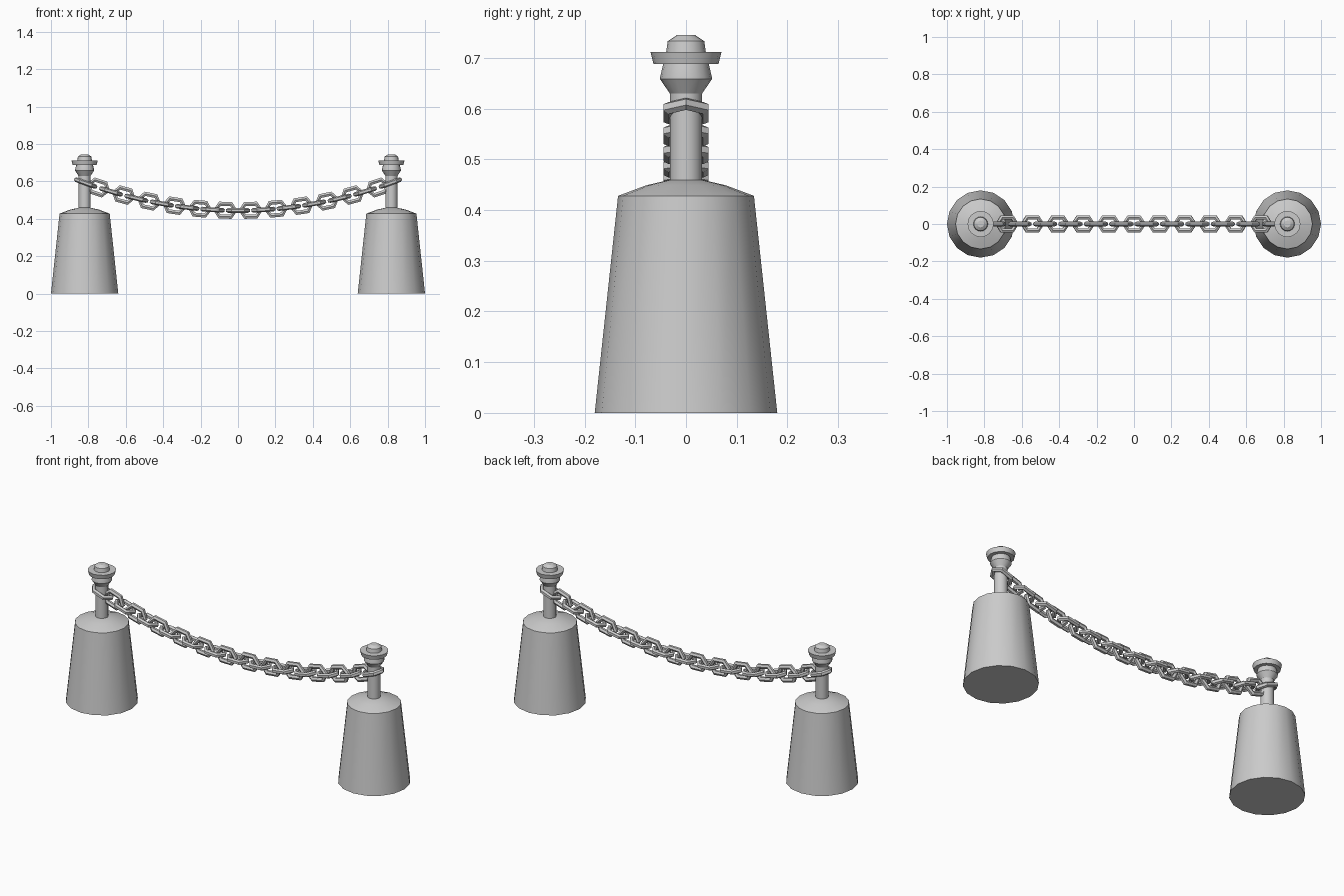
import bpy, bmesh, math
from mathutils import Matrix, Vector

if "Cube" in bpy.data.objects:
    bpy.data.objects.remove(bpy.data.objects["Cube"])

POST_X = 0.82
SIDES = 16


def make_object(name, bm, smooth=False):
    bmesh.ops.recalc_face_normals(bm, faces=bm.faces)
    mesh = bpy.data.meshes.new(name)
    bm.to_mesh(mesh)
    bm.free()
    ob = bpy.data.objects.new(name, mesh)
    bpy.context.collection.objects.link(ob)
    if smooth:
        bpy.ops.object.select_all(action='DESELECT')
        ob.select_set(True)
        bpy.context.view_layer.objects.active = ob
        bpy.ops.object.shade_smooth_by_angle(angle=math.radians(25))
    return ob


def bridge_rings(bm, rings, closed=False):
    n = len(rings[0])
    for i in range(len(rings) if closed else len(rings) - 1):
        a, b = rings[i], rings[(i + 1) % len(rings)]
        for j in range(n):
            k = (j + 1) % n
            bm.faces.new((a[j], a[k], b[k], b[j]))


def lathe(name, profile, x):
    bm = bmesh.new()
    angles = [2 * math.pi * j / SIDES for j in range(SIDES)]
    rings = [[bm.verts.new((x + r * math.cos(a), r * math.sin(a), z)) for a in angles]
             for r, z in profile]
    bridge_rings(bm, rings)
    bm.faces.new(rings[0])
    bm.faces.new(rings[-1])
    return make_object(name, bm, smooth=True)


def chain_link(name, matrix):
    # Elongated hexagon loop with a six-sided section
    path = [(0.054, 0), (0.030, 0.034), (-0.030, 0.034),
            (-0.054, 0), (-0.030, -0.034), (0.030, -0.034)]
    bm = bmesh.new()
    rings = []
    for px, py in path:
        out = Vector((1 if px > 0 else -1, 0, 0)) if py == 0 else \
            Vector((0.45 * (1 if px > 0 else -1), 1 if py > 0 else -1, 0))
        ring = []
        for k in range(6):
            a = math.pi / 6 + k * math.pi / 3
            p = Vector((px, py, 0)) + out * 0.0125 * math.cos(a)
            p.z = 0.0125 * math.sin(a)
            ring.append(bm.verts.new(matrix @ p))
        rings.append(ring)
    bridge_rings(bm, rings, closed=True)
    return make_object(name, bm)


# Weighted base, thin stem and turned finial
base = [(0.18, 0), (0.134, 0.428), (0.078, 0.449), (0.03, 0.46)]
stem = [(0.032, 0.45), (0.032, 0.63), (0.051, 0.658), (0.051, 0.662),
        (0.045, 0.688), (0.064, 0.688), (0.070, 0.712), (0.039, 0.712),
        (0.036, 0.733), (0.018, 0.745)]
for side, x in (("left", -POST_X), ("right", POST_X)):
    lathe(side + "_base", base, x)
    lathe(side + "_post", stem, x)

# Sagging chain of alternately turned links
for i in range(-12, 13):
    x = i * 0.0679
    z = 0.445 + 0.148 * (x / POST_X) ** 2
    slope = math.atan(2 * 0.148 * x / POST_X ** 2)
    m = Matrix.Translation((x, 0, z)) @ Matrix.Rotation(-slope, 4, 'Y')
    if i % 2:
        m = m @ Matrix.Rotation(math.pi / 2, 4, 'X')
    chain_link("chain_link_%02d" % (i + 13), m)
